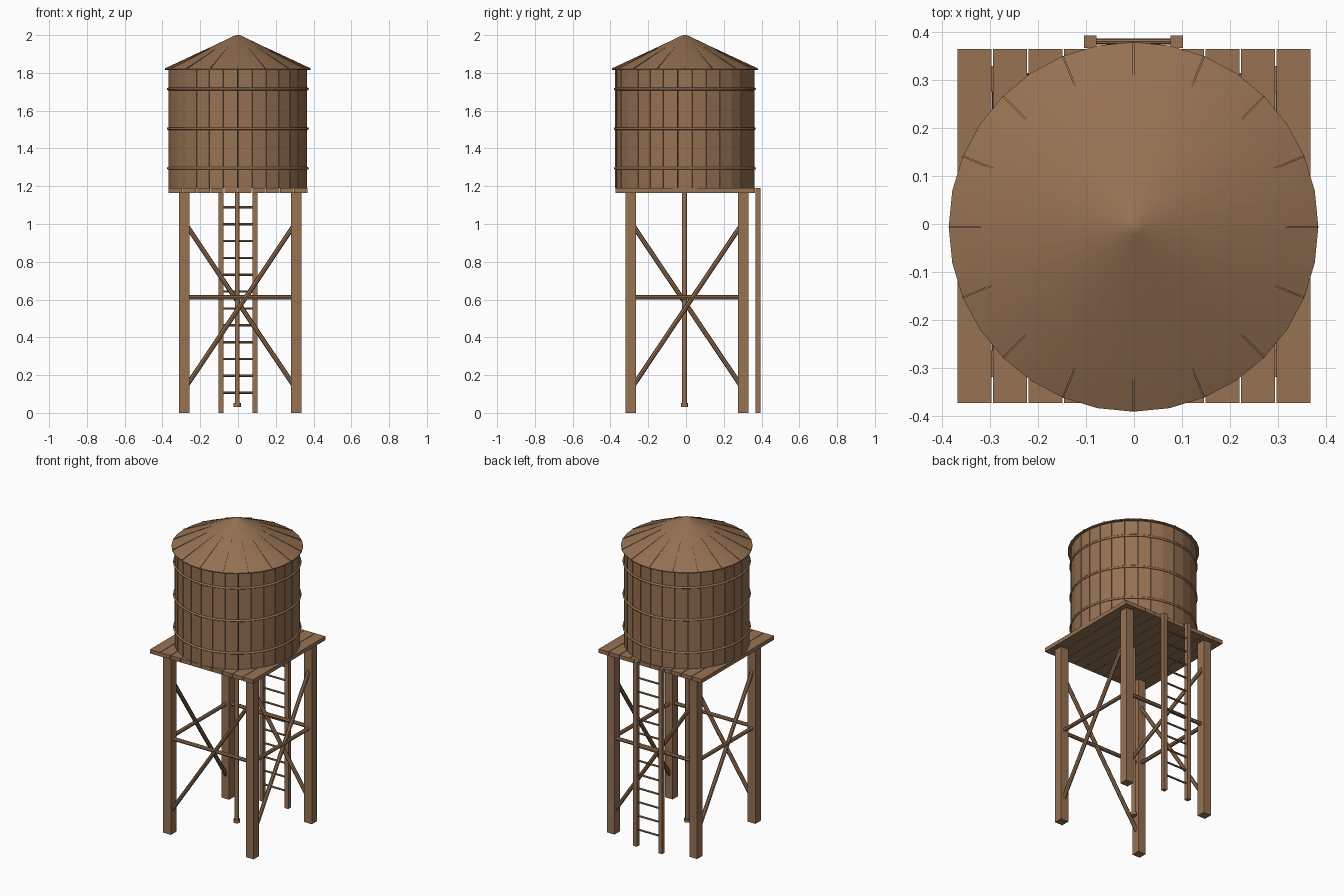
import bpy, bmesh, math
from mathutils import Vector, Matrix

if "Cube" in bpy.data.objects:
    bpy.data.objects.remove(bpy.data.objects["Cube"])

wood = bpy.data.materials.new("weathered_wood")
wood.diffuse_color = (0.305, 0.168, 0.086, 1)
wood.use_nodes = True
wood.node_tree.nodes["Principled BSDF"].inputs["Base Color"].default_value = wood.diffuse_color

CX, CY = -0.001, -0.006            # tank axis
TAU = 2 * math.pi


def finish(name, bm, smooth=False):
    bmesh.ops.recalc_face_normals(bm, faces=bm.faces[:])
    me = bpy.data.meshes.new(name)
    bm.to_mesh(me)
    bm.free()
    ob = bpy.data.objects.new(name, me)
    bpy.context.collection.objects.link(ob)
    me.materials.append(wood)
    if smooth:
        bpy.ops.object.select_all(action='DESELECT')
        ob.select_set(True)
        bpy.context.view_layer.objects.active = ob
        bpy.ops.object.shade_smooth_by_angle(angle=math.radians(40))
    return ob


def box(bm, x0, x1, y0, y1, z0, z1, rot=None):
    m = Matrix.Translation(((x0 + x1) / 2, (y0 + y1) / 2, (z0 + z1) / 2))
    m = m @ Matrix.Diagonal((x1 - x0, y1 - y0, z1 - z0, 1))
    bmesh.ops.create_cube(bm, size=1, matrix=(rot @ m) if rot else m)


def rod(bm, a, b, r, sides=8, r2=None):
    a, b = Vector(a), Vector(b)
    d = b - a
    m = Matrix.Translation((a + b) / 2) @ d.to_track_quat('Z', 'Y').to_matrix().to_4x4()
    bmesh.ops.create_cone(bm, cap_ends=True, segments=sides, radius1=r,
                          radius2=r if r2 is None else r2, depth=d.length, matrix=m)


def around(angle):
    return Matrix.Translation((CX, CY, 0)) @ Matrix.Rotation(angle, 4, 'Z')


# legs
LX, LY, H = (-0.284, 0.308), (-0.292, 0.303), 0.0275
bm = bmesh.new()
for x in LX:
    for y in LY:
        box(bm, x - H, x + H, y - H, y + H, 0, 1.166)
finish("legs", bm)

# braces: one level bar and one diagonal on each side, turning the same way
corners = [(LX[0], LY[0]), (LX[1], LY[0]), (LX[1], LY[1]), (LX[0], LY[1])]
level, diagonal = bmesh.new(), bmesh.new()
for i in range(4):
    a, b = corners[i], corners[(i + 1) % 4]
    rod(level, (*a, 0.611), (*b, 0.611), 0.012)
    rod(diagonal, (*a, 0.125), (*b, 1.01), 0.0125)
finish("level_braces", level, True)
finish("diagonal_braces", diagonal, True)

# platform planks
bm = bmesh.new()
for i in range(10):
    x = -0.37 + 0.074 * i
    box(bm, x + 0.0015, x + 0.0725, -0.374, 0.366, 1.165, 1.19)
finish("platform_planks", bm)

# tank staves around an inner core
N, R = 30, 0.369
bm = bmesh.new()
half = R * math.sin(math.pi / N) - 0.0015
for i in range(N):
    face = R * math.cos(math.pi / N)
    box(bm, face - 0.025, face, -half, half, 1.19, 1.818, around(TAU * i / N))
finish("tank_staves", bm)
bm = bmesh.new()
rod(bm, (CX, CY, 1.19), (CX, CY, 1.817), 0.357, N)
finish("tank_core", bm, True)

# tank hoops
for i, z in enumerate((1.295, 1.505, 1.715)):
    bpy.ops.mesh.primitive_torus_add(location=(CX, CY, z), major_segments=60,
                                     minor_segments=8, major_radius=0.369, minor_radius=0.007)
    ob = bpy.context.object
    ob.name = f"tank_hoop_{i + 1}"
    ob.data.materials.append(wood)
    bpy.ops.object.shade_smooth_by_angle(angle=math.radians(60))

# roof: low rim and cone
RR, Z0, ZT = 0.386, 1.82, 2.0
bm = bmesh.new()
profile = [(RR, Z0 - 0.006), (RR, Z0), (0.018, ZT - 0.003), (0.008, ZT)]
rings = [[bm.verts.new((CX + r * math.cos(TAU * k / 32), CY + r * math.sin(TAU * k / 32), z))
          for k in range(32)] for r, z in profile]
for lo, hi in zip(rings, rings[1:]):
    for k in range(32):
        j = (k + 1) % 32
        bm.faces.new((lo[k], lo[j], hi[j], hi[k]))
bm.faces.new(rings[0])
bm.faces.new(rings[-1])
finish("roof", bm, True)

# roof seams: thin ribs that sink into the cone towards the top
slope = (ZT - 0.003 - Z0) / (RR - 0.018)
bm = bmesh.new()
for i in range(16):
    m = around(TAU * i / 16)
    side = []
    for y in (-0.002, 0.002):
        pts = []
        for r, lift in ((RR - 0.001, -0.005), (RR - 0.001, 0.004), (0.15, 0.0005), (0.15, -0.005)):
            pts.append(bm.verts.new(m @ Vector((r, y, Z0 + (RR - r) * slope + lift))))
        side.append(pts)
        bm.faces.new(pts)
    for k in range(4):
        j = (k + 1) % 4
        bm.faces.new((side[0][k], side[0][j], side[1][j], side[1][k]))
finish("roof_seams", bm)

# centre pipe with end collar
bm = bmesh.new()
rod(bm, (CX - 0.003, CY - 0.002, 0.04), (CX - 0.003, CY - 0.002, 1.17), 0.0125, 12)
rod(bm, (CX - 0.003, CY - 0.002, 0.032), (CX - 0.003, CY - 0.002, 0.052), 0.019, 12)
finish("centre_pipe", bm, True)

# ladder at the back
bm = bmesh.new()
for x0, x1 in ((-0.104, -0.078), (0.076, 0.102)):
    box(bm, x0, x1, 0.368, 0.394, 0, 1.19)
finish("ladder_rails", bm)
bm = bmesh.new()
for i in range(12):
    z = 0.107 + 0.0892 * i
    rod(bm, (-0.085, 0.381, z), (0.083, 0.381, z), 0.006)
finish("ladder_rungs", bm, True)
